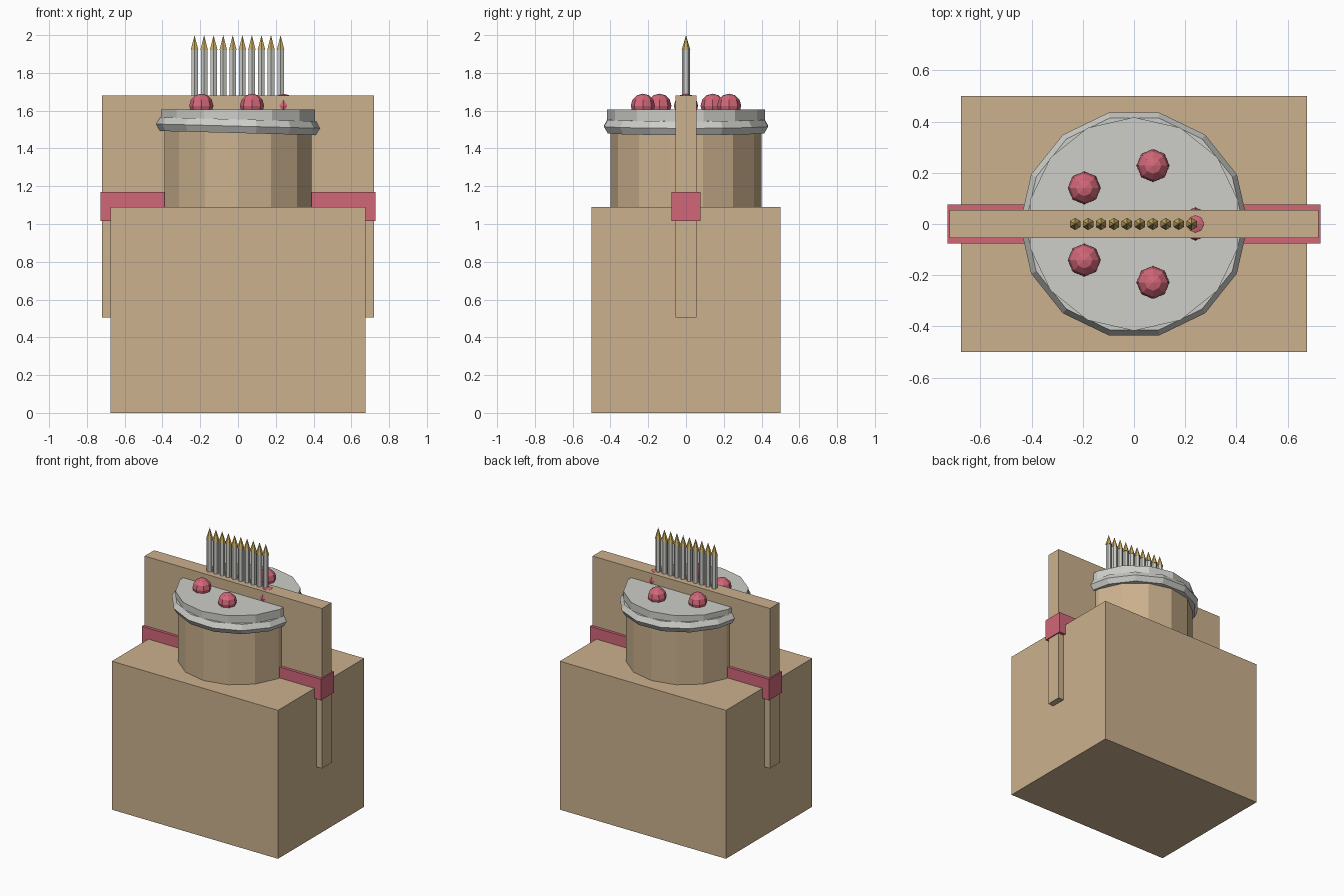
import bpy, math
from math import pi

if "Cube" in bpy.data.objects:
    bpy.data.objects.remove(bpy.data.objects["Cube"])


def material(name, r, g, b):
    m = bpy.data.materials.new(name)
    m.use_nodes = True
    m.diffuse_color = (r, g, b, 1)
    m.node_tree.nodes["Principled BSDF"].inputs["Base Color"].default_value = (r, g, b, 1)
    return m


tan = material("tan", 0.60, 0.44, 0.27)
pink = material("pink", 0.64, 0.135, 0.19)
grey = material("light grey", 0.61, 0.61, 0.58)
gold = material("gold", 0.60, 0.43, 0.12)


def finish(name, mat):
    ob = bpy.context.object
    ob.name = name
    ob.data.materials.append(mat)
    return ob


def box(name, mat, half_x, half_y, z0, z1):
    bpy.ops.mesh.primitive_cube_add(size=2, location=(0, 0, (z0 + z1) / 2))
    ob = finish(name, mat)
    for v in ob.data.vertices:
        v.co.x *= half_x
        v.co.y *= half_y
        v.co.z *= (z1 - z0) / 2
    return ob


def column(name, mat, sides, radius, z0, z1, x=0, tip=None):
    bpy.ops.mesh.primitive_cone_add(vertices=sides, radius1=radius,
                                    radius2=radius if tip is None else tip,
                                    depth=z1 - z0, location=(x, 0, (z0 + z1) / 2))
    return finish(name, mat)


# Body, upright plank and cross bar
box("body_block", tan, 0.675, 0.5, 0, 1.09)
box("upright_plank", tan, 0.72, 0.055, 0.505, 1.68)
box("cross_bar", pink, 0.728, 0.076, 1.015, 1.17)

# Drum with a lid and a slightly tilted rim
column("drum", tan, 14, 0.4, 1.05, 1.53)
column("lid", grey, 14, 0.417, 1.515, 1.605)
bpy.ops.mesh.primitive_torus_add(major_segments=14, minor_segments=6,
                                 major_radius=0.404, minor_radius=0.042,
                                 location=(0, 0, 1.518),
                                 rotation=(0, math.radians(1.5), 0))
finish("lid_rim", grey)

# Ring of five round studs on the lid
for i in range(5):
    a = i * 2 * pi / 5
    bpy.ops.mesh.primitive_uv_sphere_add(
        segments=8, ring_count=6, radius=0.064,
        location=(0.24 * math.cos(a), 0.24 * math.sin(a), 1.626))
    finish(f"stud_{i + 1}", pink)

# Row of pointed rods along the top of the plank
for i in range(10):
    x = -0.23 + i * 0.0506
    column(f"rod_{i + 1}", grey, 6, 0.02, 1.6, 1.925, x)
    column(f"rod_tip_{i + 1}", gold, 6, 0.0235, 1.92, 2.0, x, tip=0)
